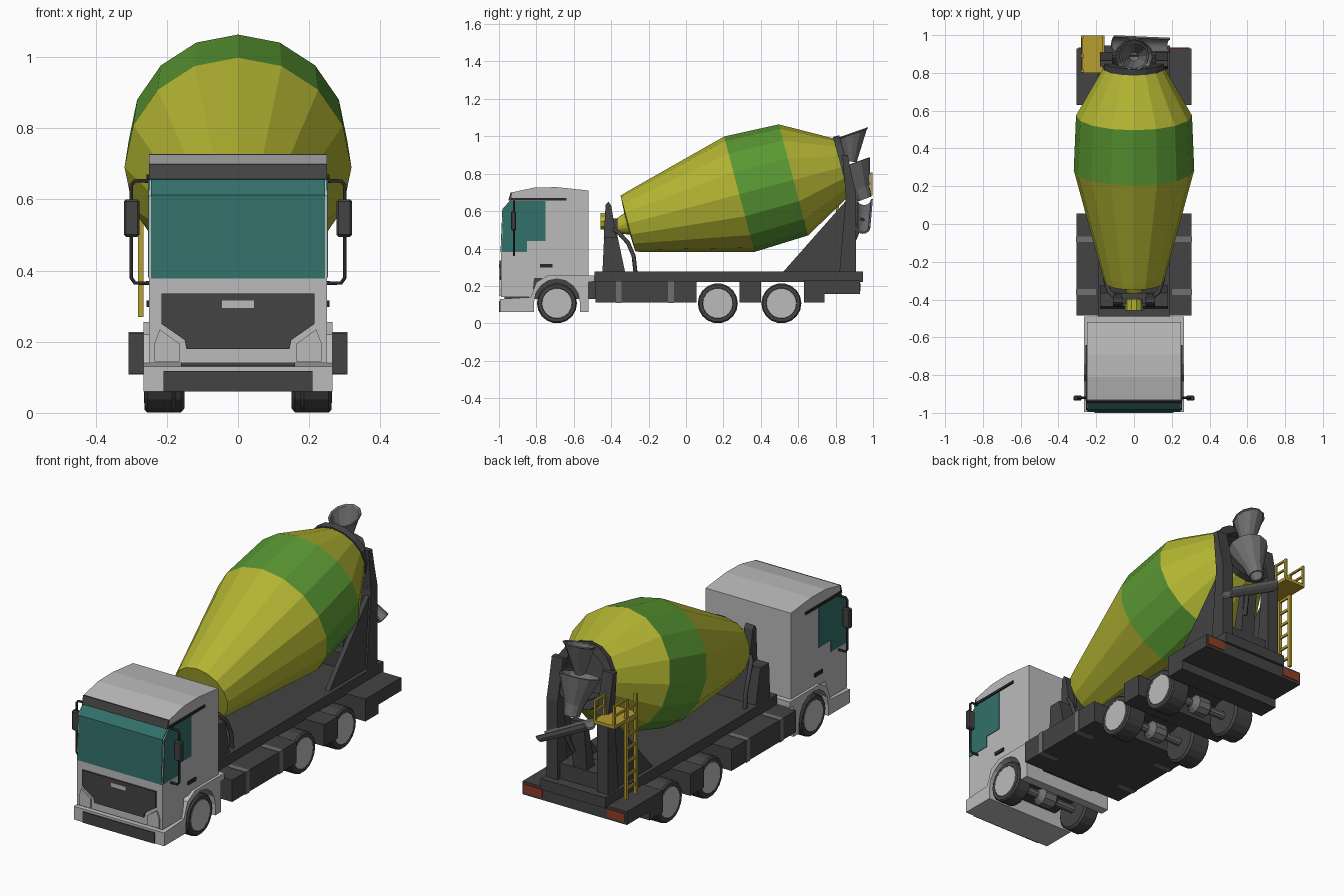
import bpy, bmesh, math
from mathutils import Vector

if "Cube" in bpy.data.objects:
    bpy.data.objects.remove(bpy.data.objects["Cube"])


def material(name, r, g, b):
    m = bpy.data.materials.new(name)
    m.diffuse_color = (r, g, b, 1)
    m.use_nodes = True
    m.node_tree.nodes["Principled BSDF"].inputs["Base Color"].default_value = m.diffuse_color
    return m


LIGHT = material("light_grey_paint", .50, .50, .50)
MID = material("mid_grey_metal", .16, .16, .165)
DARK = material("dark_grey_chassis", .056, .056, .058)
BLACK = material("black_trim", .022, .022, .024)
GLASS = material("teal_glass", .032, .16, .145)
YELLOW = material("yellow_drum", .45, .46, .032)
GREEN = material("green_band", .10, .31, .033)
GOLD = material("ladder_yellow", .46, .34, .03)
RED = material("red_lamp", .30, .045, .017)


def finish(name, bm, *mats):
    bmesh.ops.recalc_face_normals(bm, faces=bm.faces)
    me = bpy.data.meshes.new(name)
    bm.to_mesh(me)
    bm.free()
    for m in mats:
        me.materials.append(m)
    ob = bpy.data.objects.new(name, me)
    bpy.context.collection.objects.link(ob)
    return ob


def prism(name, pts, lo, hi, mat, axis="x"):
    """Extrude a (y,z) profile along x, or an (x,z) profile along y."""
    bm = bmesh.new()
    vs = [bm.verts.new((lo, a, b) if axis == "x" else (a, lo, b)) for a, b in pts]
    f = bm.faces.new(vs)
    new = bmesh.ops.extrude_face_region(bm, geom=[f])["geom"]
    d = (hi - lo, 0, 0) if axis == "x" else (0, hi - lo, 0)
    bmesh.ops.translate(bm, vec=d, verts=[v for v in new if isinstance(v, bmesh.types.BMVert)])
    return finish(name, bm, mat)


def box(name, x0, x1, y0, y1, z0, z1, mat):
    return prism(name, [(y0, z0), (y1, z0), (y1, z1), (y0, z1)], x0, x1, mat)


def lathe(name, prof, origin, axis, mats, n=16, half=False, rule=None, caps=True):
    """Spin (distance, radius) points around an axis; rule picks a material per band."""
    o, w = Vector(origin), Vector(axis).normalized()
    ref = Vector((0, 1, 0)) if abs(w.z) > .7 else Vector((0, 0, 1))
    u = (ref - w * ref.dot(w)).normalized()
    side = u.cross(w)
    bm = bmesh.new()
    count = n + 1 if half else n
    rings = []
    for s, r in prof:
        angs = [math.pi * (1 + i / n) if half else 2 * math.pi * i / n for i in range(count)]
        rings.append([bm.verts.new(o + w * s + (side * math.cos(a) + u * math.sin(a)) * r) for a in angs])
    for k in range(len(rings) - 1):
        for i in range(n):
            j = (i + 1) % count
            f = bm.faces.new((rings[k][i], rings[k][j], rings[k + 1][j], rings[k + 1][i]))
            f.material_index = rule[k] if rule else 0
    if caps and not half:
        bm.faces.new(rings[0])
        f = bm.faces.new(rings[-1])
        f.material_index = rule[-1] if rule else 0
    return finish(name, bm, *mats)


def thicken(ob, t):
    m = ob.modifiers.new("thickness", "SOLIDIFY")
    m.thickness = t
    m.offset = 0


def tube(name, pts, r, mat):
    cu = bpy.data.curves.new(name, "CURVE")
    cu.dimensions = "3D"
    cu.bevel_depth, cu.bevel_resolution, cu.use_fill_caps = r, 1, True
    sp = cu.splines.new("POLY")
    sp.points.add(len(pts) - 1)
    for p, c in zip(sp.points, pts):
        p.co = (*c, 1)
    cu.materials.append(mat)
    ob = bpy.data.objects.new(name, cu)
    bpy.context.collection.objects.link(ob)


def mirror_x(x0, x1):
    return [("right", x0, x1), ("left", -x1, -x0)]


# --- cab: upper shell and wider lower body with wheel arches
prism("cab_shell", [(-.988, .14), (-.988, .38), (-.978, .61), (-.935, .655), (-.93, .70), (-.81, .726),
                    (-.69, .728), (-.52, .71), (-.52, .24), (-.81, .24), (-.82, .14)], -.25, .25, LIGHT)
arch = [(-.69 - .122 * math.cos(math.pi * i / 8), .115 + .122 * math.sin(math.pi * i / 8)) for i in range(9)]
prism("cab_lower_body", [(-.995, .06), (-.812, .06)] + arch + [(-.568, .06), (-.52, .06), (-.52, .22), (-.49, .225),
                        (-.49, .255), (-.74, .255), (-.80, .22), (-.83, .14), (-.995, .13)], -.265, .265, LIGHT)
box("bumper_intake", -.21, .21, -1, -.99, .06, .118, DARK)
prism("front_grille", [(-.215, .335), (.215, .335), (.215, .25), (.15, .205), (.145, .18), (-.145, .18),
                       (-.15, .205), (-.215, .25)], -.996, -.985, DARK, "y")
box("grille_badge_plate", -.045, .045, -.999, -.99, .295, .316, LIGHT)
prism("windscreen", [(-.992, .378), (-.982, .612), (-.938, .658), (-.93, .65), (-.97, .6), (-.98, .378)],
      -.245, .245, GLASS)
prism("sun_visor", [(-.95, .657), (-.938, .70), (-.925, .70), (-.925, .655)], -.25, .25, DARK)
box("cab_sub_frame", -.16, .16, -.97, -.48, .13, .245, DARK)
for s, a, b in mirror_x(.248, .253):
    prism("side_window_" + s, [(-.985, .38), (-.85, .38), (-.85, .44), (-.75, .44), (-.75, .655), (-.937, .655),
                               (-.977, .61)], a, b, GLASS)
for s, a, b in mirror_x(.248, .257):
    box("roof_trim_" + s, a, b, -.935, -.64, .657, .67, BLACK)
    box("door_handle_" + s, a, b, -.78, -.715, .298, .316, BLACK)
for s, k in (("right", 1), ("left", -1)):
    prism("headlight_" + s, [(k * .165, .145), (k * .235, .145), (k * .235, .195), (k * .22, .235), (k * .165, .195)],
          -.996, -.985, LIGHT, "y")
    # mirrors on bent brackets
    tube("mirror_bracket_" + s, [(k * .25, -.92, .365), (k * .29, -.92, .365), (k * .3, -.92, .38),
                                 (k * .3, -.92, .64), (k * .29, -.92, .652), (k * .25, -.92, .652)], .006, BLACK)
    m = box("mirror_" + s, *sorted((k * .277, k * .321)), -.935, -.908, .495, .60, DARK)
    bv = m.modifiers.new("soft_corners", "BEVEL")
    bv.width, bv.segments = .006, 1

# --- chassis
box("deck", -.19, .19, -.49, .945, .22, .277, DARK)
box("side_tanks", -.305, .305, -.485, .055, .11, .225, DARK)
box("middle_fender", -.305, .305, .285, .40, .11, .225, DARK)
box("rear_fender", -.305, .305, .63, .74, .11, .228, DARK)
box("rear_bumper", -.305, .305, .73, .93, .158, .228, DARK)
for i, y in enumerate((-.36, -.08)):
    for s, a, b in mirror_x(.2, .308):
        box(f"tank_strap_{i}_{s}", a, b, y - .015, y + .015, .108, .227, MID)
for s, a, b in mirror_x(.19, .295):
    box("tail_lamp_" + s, a, b, .925, .934, .172, .215, RED)

# --- wheels and axles
for pos, y, inner in (("front", -.69, .175), ("middle", .17, .15), ("rear", .51, .15)):
    for s, k in (("right", 1), ("left", -1)):
        lathe(f"{pos}_tyre_{s}", [(0, .095), (.01, .107), (.255 - inner, .107), (.263 - inner, .1),
                                  (.263 - inner, .082), (.255 - inner, .08)],
              (k * inner, y, .107), (k, 0, 0), [DARK, LIGHT], 18, rule=[0, 0, 0, 0, 0, 1])
        lathe(f"{pos}_hub_{s}", [(0, .081), (.018, .08)], (k * .246, y, .107), (k, 0, 0), [LIGHT], 18)
    lathe(pos + "_axle", [(-.18, .022), (-.06, .022), (-.035, .05), (.035, .05), (.06, .022), (.18, .022)],
          (0, y, .107), (1, 0, 0), [MID], 10)

# --- mixing drum, tilted up to the rear, with a painted band
TILT = math.radians(14.8)
AXIS = Vector((0, math.cos(TILT), math.sin(TILT)))
FRONT = Vector((0, -.31, .533))
lathe("mixing_drum", [(-.08, .03), (-.005, .06), (0, .155), (.04, .167), (.615, .319), (.915, .307), (1.184, .157),
                      (1.186, .12), (1.1, .1)], FRONT, AXIS, [YELLOW, GREEN, DARK], 16,
      rule=[0, 0, 0, 0, 1, 0, 2, 2, 2])
lathe("drum_mouth_ring", [(1.178, .14), (1.178, .168), (1.212, .168), (1.212, .125), (1.178, .125)], FRONT, AXIS,
      [DARK], 16, caps=False)
lathe("drive_motor", [(0, .047), (.06, .047)], (0, -.458, .545), (0, 1, 0), [YELLOW], 10)

# --- front drum support
prism("front_pedestal", [(-.447, .27), (-.438, .46), (-.365, .46), (-.325, .27)], -.18, .18, DARK)
for s, a, b in mirror_x(.06, .11):
    prism("front_post_" + s, [(-.44, .45), (-.43, .635), (-.415, .65), (-.40, .63), (-.37, .45)], a, b, DARK)
box("front_bearing", -.07, .07, -.42, -.365, .45, .56, DARK)
for s, k in (("right", 1), ("left", -1)):
    tube("water_hose_" + s, [(k * .09, -.40, .51), (k * .13, -.36, .485), (k * .15, -.31, .43),
                             (k * .155, -.28, .36), (k * .155, -.27, .27)], .011, DARK)

# --- rear drum support
for s, a, b in mirror_x(.145, .17):
    prism("rear_gusset_" + s, [(.515, .27), (.91, .27), (.91, .68), (.875, .70), (.855, .655)], a, b, DARK)
for s, a, b in mirror_x(.115, .18):
    prism("rear_post_" + s, [(.82, .27), (.91, .27), (.91, .69), (.885, .80), (.865, .90), (.835, .90), (.855, .68)],
          a, b, DARK)
box("rear_cross_beam", -.12, .12, .76, .89, .27, .36, DARK)
prism("centre_bracket", [(.80, .27), (.88, .27), (.91, .62), (.88, .62)], -.04, .04, DARK)

# --- hopper, collector and swinging chute
hopper = lathe("hopper", [(0, .025), (.148, .072), (.152, .08)], (0, .885, .865), (0, .05, 1), [MID], 12, caps=False)
for v in hopper.data.vertices:
    if v.co.z > .98:
        v.co.z += (v.co.y - .89) * .4
thicken(hopper, .006)
thicken(lathe("collector", [(0, .035), (.06, .045), (.2, .1)], (0, .955, .665), (0, -.36, 1), [MID], 12,
              caps=False), .007)
start, end = Vector((-.10, .952, .665)), Vector((.19, .945, .515))
thicken(lathe("chute", [(0, .042), ((end - start).length, .036)], start, end - start, [MID], 8, half=True), .01)
tube("chute_strut", [(.03, .9, .45), (.05, .945, .56)], .012, DARK)

# --- ladder and platform
for i, y in enumerate((.81, .89)):
    box(f"ladder_rail_{i}", -.281, -.266, y - .008, y + .008, .27, .80, GOLD)
for i in range(7):
    box(f"ladder_rung_{i}", -.278, -.269, .81, .89, .32 + i * .07, .333 + i * .07, GOLD)
box("platform", -.28, -.155, .80, .998, .683, .70, GOLD)
for i, (x, y) in enumerate(((-.274, .992), (-.162, .992), (-.162, .915))):
    box(f"railing_post_{i}", x - .006, x + .006, y - .006, y + .006, .69, .806, GOLD)
for i, z in enumerate((.748, .80)):
    box(f"railing_side_{i}", -.167, -.157, .915, .998, z - .005, z + .005, GOLD)
    box(f"railing_outer_{i}", -.279, -.269, .89, .998, z - .005, z + .005, GOLD)
